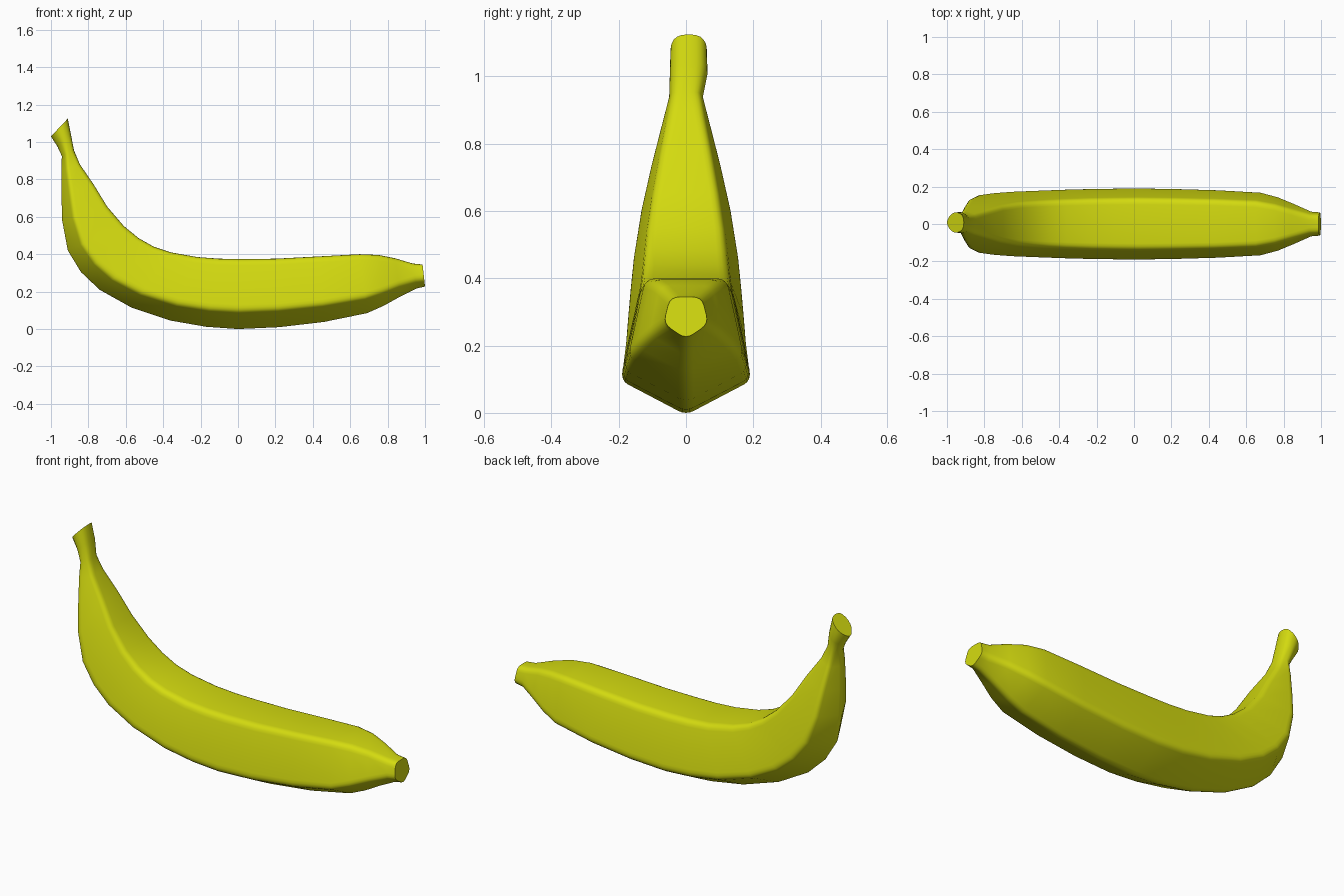
import bpy, bmesh
from mathutils import Vector

# Stations along the fruit: outer (x, z), inner (x, z), half width, corner rounding
STATIONS = [
    (-1.000, 1.030, -0.910, 1.125, 0.054, 0.46),
    (-0.965, 0.975, -0.893, 1.040, 0.056, 0.44),
    (-0.942, 0.925, -0.877, 0.955, 0.050, 0.36),
    (-0.944, 0.850, -0.845, 0.880, 0.070, 0.24),
    (-0.944, 0.720, -0.770, 0.770, 0.102, 0.16),
    (-0.940, 0.580, -0.700, 0.655, 0.132, 0.13),
    (-0.910, 0.420, -0.610, 0.550, 0.155, 0.12),
    (-0.840, 0.305, -0.530, 0.485, 0.165, 0.12),
    (-0.740, 0.210, -0.450, 0.440, 0.172, 0.12),
    (-0.570, 0.115, -0.360, 0.410, 0.178, 0.12),
    (-0.360, 0.045, -0.220, 0.385, 0.185, 0.12),
    (-0.170, 0.012, -0.100, 0.376, 0.188, 0.12),
    (0.000, 0.000, 0.020, 0.374, 0.190, 0.12),
    (0.220, 0.010, 0.200, 0.376, 0.187, 0.12),
    (0.460, 0.038, 0.430, 0.388, 0.180, 0.12),
    (0.690, 0.085, 0.650, 0.400, 0.167, 0.13),
    (0.780, 0.125, 0.750, 0.396, 0.142, 0.15),
    (0.870, 0.175, 0.840, 0.378, 0.105, 0.19),
    (0.955, 0.217, 0.935, 0.350, 0.066, 0.30),
    (1.000, 0.227, 0.987, 0.345, 0.062, 0.32),
]


def section(rounding):
    """Rounded five-sided profile, scaled to width -1..1 and depth 0..1."""
    ridge = 0.27 + max(0, rounding - 0.13) * 0.5
    corners = [Vector(c) for c in
               [(0, 0), (1, ridge), (0.7, 1), (-0.7, 1), (-1, ridge)]]
    pts = []
    for i, p in enumerate(corners):
        a = p.lerp(corners[i - 1], rounding)
        b = p.lerp(corners[(i + 1) % 5], rounding)
        for k in range(5):
            t = k / 4
            pts.append(a.lerp(p, t).lerp(p.lerp(b, t), t))
    low, high = min(p.y for p in pts), max(p.y for p in pts)
    wide = max(p.x for p in pts)
    return [(p.x / wide, (p.y - low) / (high - low)) for p in pts]


# Loft the sections into one skin with flat end caps
bm = bmesh.new()
rings = []
for i, (ox, oz, ix, iz, half, rounding) in enumerate(STATIONS):
    shift = 0.008 if i < 2 else 0.0
    rings.append([bm.verts.new((ox + (ix - ox) * v, u * half + shift, oz + (iz - oz) * v))
                  for u, v in section(rounding)])
count = len(rings[0])
for r, s in zip(rings, rings[1:]):
    for j in range(count):
        k = (j + 1) % count
        bm.faces.new((r[j], r[k], s[k], s[j]))
bm.faces.new(rings[0])
bm.faces.new(rings[-1])
bmesh.ops.recalc_face_normals(bm, faces=bm.faces[:])
mesh = bpy.data.meshes.new("banana")
bm.to_mesh(mesh)
bm.free()
banana = bpy.data.objects.new("banana", mesh)
bpy.context.collection.objects.link(banana)

# Yellow peel
peel = bpy.data.materials.new("yellow_peel")
peel.diffuse_color = (0.66, 0.71, 0.005, 1)
mesh.materials.append(peel)

# Smooth skin, crisp cut ends
bpy.context.view_layer.objects.active = banana
banana.select_set(True)
bpy.ops.object.shade_smooth_by_angle(angle=0.85)
